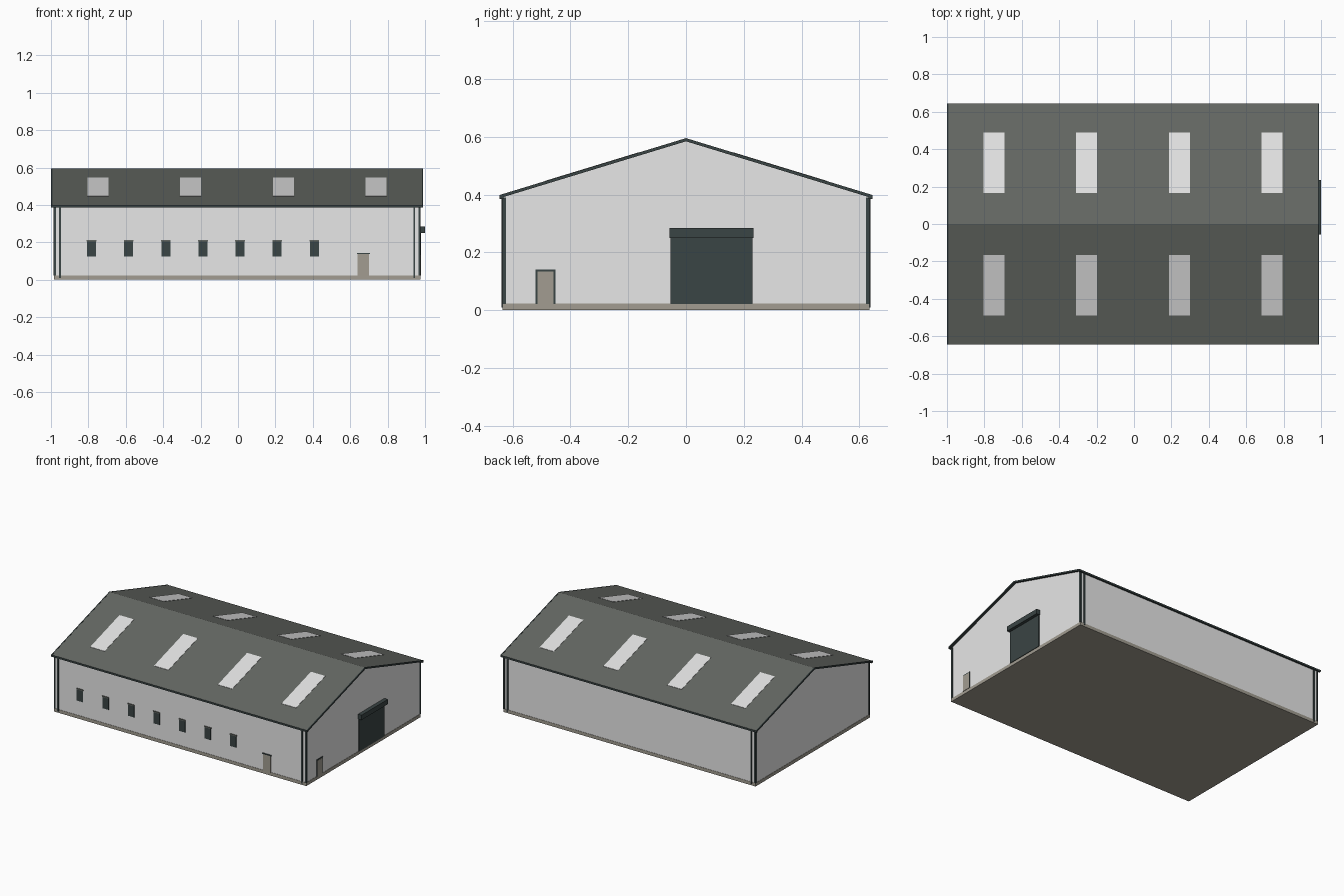
import bpy, bmesh

if "Cube" in bpy.data.objects:
    bpy.data.objects.remove(bpy.data.objects["Cube"])

CX = -0.005                 # middle of the building along x
X0, X1 = -0.983, 0.973      # gable wall faces
YW = 0.633                  # long wall faces
YR = 0.645                  # eave edge
RIDGE, SLOPE = 0.595, 0.305


def material(name, rgb):
    m = bpy.data.materials.new(name)
    m.diffuse_color = (*rgb, 1)
    m.use_nodes = True
    m.node_tree.nodes["Principled BSDF"].inputs["Base Color"].default_value = m.diffuse_color
    return m


WALL = material("light grey cladding", (0.80, 0.80, 0.80))
ROOF = material("grey green roofing", (0.125, 0.135, 0.122))
TRIM = material("dark trim", (0.042, 0.058, 0.058))
STONE = material("warm grey", (0.36, 0.336, 0.284))
LIGHT = material("translucent panel", (0.75, 0.75, 0.75))


def finish(name, bm, mats):
    bmesh.ops.recalc_face_normals(bm, faces=bm.faces)
    mesh = bpy.data.meshes.new(name)
    bm.to_mesh(mesh)
    bm.free()
    for m in mats:
        mesh.materials.append(m)
    ob = bpy.data.objects.new(name, mesh)
    bpy.context.collection.objects.link(ob)
    return ob


def box(name, x, y, z, mat):
    """Box from (min, max) pairs."""
    bm = bmesh.new()
    bmesh.ops.create_cube(bm, size=1)
    for v in bm.verts:
        v.co = [r[0] if c < 0 else r[1] for c, r in zip(v.co, (x, y, z))]
    return finish(name, bm, [mat])


def prism(name, x, profile, mats, rule=None):
    """Extrude a (y, z) profile along x."""
    bm = bmesh.new()
    face = bm.faces.new([bm.verts.new((x[0], y, z)) for y, z in profile])
    ext = bmesh.ops.extrude_face_region(bm, geom=[face])
    for v in ext["geom"]:
        if isinstance(v, bmesh.types.BMVert):
            v.co.x = x[1]
    bmesh.ops.recalc_face_normals(bm, faces=bm.faces)
    if rule:
        for f in bm.faces:
            f.material_index = rule(f)
    return finish(name, bm, mats)


def top(y):
    return RIDGE - SLOPE * abs(y)


def chevron(hi, lo, y):
    return [(-y, top(y) + hi), (0, RIDGE + hi), (y, top(y) + hi),
            (y, top(y) + lo), (0, RIDGE + lo), (-y, top(y) + lo)]


# Plinth and walls
box("plinth", (X0 - 0.002, X1 + 0.002), (-YW - 0.002, YW + 0.002), (0, 0.023), STONE)
eave = top(YW) - 0.008
prism("walls", (X0, X1), [(-YW, 0.02), (YW, 0.02), (YW, eave), (0, RIDGE - 0.008),
                          (-YW, eave)], [WALL])

# Roof sheet: roofing on top, dark edges and soffit
prism("roof", (-0.994, 0.984), chevron(-0.001, -0.010, YR - 0.002), [ROOF, TRIM],
      lambda f: 0 if f.normal.z > 0.5 else 1)

# Verge trims on both gables
for side, x in (("left", (-1.0, -0.993)), ("right", (0.983, 0.99))):
    prism(side + "_verge", x, chevron(0.0, -0.011, YR), [TRIM])

# Gutters, corner trims and downpipes on both long sides
for side, s in (("front", -1), ("back", 1)):
    def yr(a, b):
        return tuple(sorted((s * a, s * b)))
    box(side + "_gutter", (-0.999, 0.989), yr(YW - 0.002, YR), (0.385, 0.397), TRIM)
    for end, e in (("left", -1), ("right", 1)):
        xe = X0 if e < 0 else X1
        box(f"{side}_{end}_corner_trim", tuple(sorted((xe + e * 0.003, xe - e * 0.009))),
            yr(YW - 0.011, YW + 0.003), (0.022, 0.39), TRIM)
        xp = xe - e * 0.031
        box(f"{side}_{end}_downpipe", (xp - 0.005, xp + 0.005),
            yr(YW - 0.001, YW + 0.006), (0.01, 0.39), TRIM)

# Roof lights on both slopes
for i in range(4):
    x = -0.749 + 0.4957 * i
    for side, s in (("front", -1), ("back", 1)):
        a, b = s * 0.165, s * 0.49
        prism(f"{side}_roof_light_{i + 1}", (x - 0.056, x + 0.056),
              [(a, top(a) - 0.004), (b, top(b) - 0.004), (b, top(b) + 0.001),
               (a, top(a) + 0.001)], [LIGHT])

# Front windows with a small head flashing
for i in range(7):
    x = -0.783 + 0.1985 * i
    box(f"window_{i + 1}", (x - 0.024, x + 0.024), (-YW - 0.004, -YW + 0.002),
        (0.125, 0.206), TRIM)
    box(f"window_head_{i + 1}", (x - 0.026, x + 0.026), (-YW - 0.006, -YW + 0.002),
        (0.204, 0.212), ROOF)

# Front door and lintel
box("front_door", (0.64, 0.70), (-YW - 0.004, -YW + 0.002), (0.02, 0.138), STONE)
box("front_door_lintel", (0.635, 0.705), (-YW - 0.006, -YW + 0.002), (0.137, 0.144), TRIM)

# Gable side door with frame
box("side_door_frame", (X1 - 0.002, X1 + 0.003), (-0.52, -0.452), (0.022, 0.14), TRIM)
box("side_door", (X1 - 0.002, X1 + 0.005), (-0.514, -0.458), (0.022, 0.133), STONE)

# Roller shutter and its housing
box("roller_shutter", (X1 - 0.002, X1 + 0.006), (-0.053, 0.23), (0.022, 0.252), TRIM)
box("shutter_housing", (X1 - 0.002, 1.0), (-0.057, 0.234), (0.25, 0.284), TRIM)
